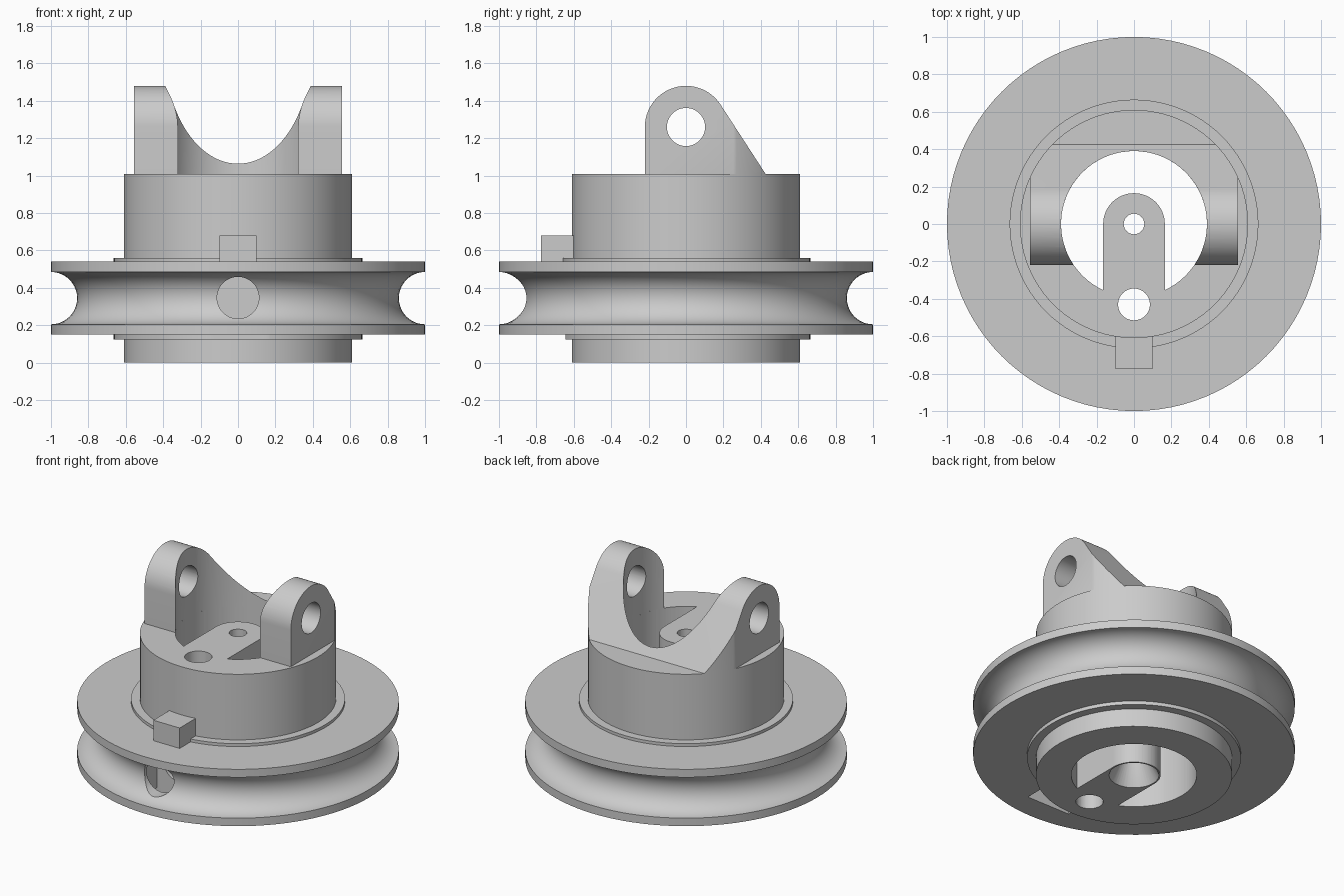
import bpy
import bmesh
from math import radians, sin, cos, acos, atan2, hypot, asin, pi

cube = bpy.data.objects.get("Cube")
if cube:
    bpy.data.objects.remove(cube, do_unlink=True)

grey = bpy.data.materials.new("plain_grey")
grey.use_nodes = True
grey.diffuse_color = (0.6, 0.6, 0.6, 1)
grey.node_tree.nodes["Principled BSDF"].inputs["Base Color"].default_value = (0.6, 0.6, 0.6, 1)


def make_object(name, bm):
    bmesh.ops.recalc_face_normals(bm, faces=bm.faces)
    mesh = bpy.data.meshes.new(name)
    bm.to_mesh(mesh)
    bm.free()
    mesh.materials.append(grey)
    obj = bpy.data.objects.new(name, mesh)
    bpy.context.collection.objects.link(obj)
    return obj


def lathe(name, profile, steps=96):
    """Revolve (radius, z) points around the z axis."""
    bm = bmesh.new()
    verts = [bm.verts.new((r, 0, z)) for r, z in profile]
    edges = [bm.edges.new(pair) for pair in zip(verts, verts[1:])]
    bmesh.ops.spin(bm, geom=verts + edges, cent=(0, 0, 0), axis=(0, 0, 1),
                   angle=2 * pi, steps=steps)
    bmesh.ops.remove_doubles(bm, verts=bm.verts, dist=1e-5)
    return make_object(name, bm)


def cylinder(name, radius, low, high, steps=96):
    return lathe(name, [(0, low), (radius, low), (radius, high), (0, high)], steps)


def prism(name, points, low, high, place):
    """Extrude a 2D outline; place maps (u, v, depth) to a position."""
    bm = bmesh.new()
    face = bm.faces.new([bm.verts.new(place(u, v, low)) for u, v in points])
    moved = bmesh.ops.extrude_face_region(bm, geom=[face])["geom"]
    start, end = place(0, 0, low), place(0, 0, high)
    bmesh.ops.translate(bm, verts=[g for g in moved if isinstance(g, bmesh.types.BMVert)],
                        vec=[b - a for a, b in zip(start, end)])
    return make_object(name, bm)


def box(name, x, y0, y1, z0, z1):
    outline = [(-x, y0), (x, y0), (x, y1), (-x, y1)]
    return prism(name, outline, z0, z1, lambda u, v, d: (u, v, d))


def arc(cx, cy, radius, start, end, steps):
    return [(cx + radius * cos(start + (end - start) * i / steps),
             cy + radius * sin(start + (end - start) * i / steps))
            for i in range(steps + 1)]


def combine(obj, operations):
    """Apply boolean operations, then remove the cutters."""
    for operation, cutter in operations:
        cutter.hide_render = True
        mod = obj.modifiers.new("cut", "BOOLEAN")
        mod.operation = operation
        mod.solver = "EXACT"
        mod.object = cutter
    graph = bpy.context.evaluated_depsgraph_get()
    mesh = bpy.data.meshes.new_from_object(obj.evaluated_get(graph))
    obj.modifiers.clear()
    obj.data = mesh
    for _, cutter in operations:
        bpy.data.objects.remove(cutter, do_unlink=True)


HUB, BORE, ARM, TOP = 0.61, 0.39, 0.165, 1.01

# Grooved wheel with its hub and collars
groove = arc(1.0, 0.345, 0.14, -pi / 2, -3 * pi / 2, 20)
wheel = lathe("grooved_wheel", [
    (0, 0), (HUB, 0), (HUB, 0.125), (0.665, 0.125), (0.665, 0.15), (1, 0.15),
    *groove,
    (1, 0.54), (0.665, 0.54), (0.665, 0.56), (HUB, 0.56), (HUB, TOP), (0, TOP)])

# Bore that leaves a round-ended arm standing in the centre
side = asin(ARM / BORE)
bore_outline = (arc(0, 0, BORE, -pi / 2 + side, 3 * pi / 2 - side, 64)
                + arc(0, 0, ARM, pi, 0, 24))
bore = prism("bore_cutter", bore_outline, -0.1, 1.2, lambda u, v, d: (u, v, d))

# Countersunk centre hole, rope hole, radial hole and underside pocket
center_hole = lathe("center_hole_cutter", [
    (0, -0.05), (0.155, -0.05), (0.155, 0), (0.055, 0.2), (0.055, 1.1), (0, 1.1)], 48)
rope_hole = cylinder("rope_hole_cutter", 0.085, -0.1, 1.2, 48)
rope_hole.location.y = -0.43
radial_hole = cylinder("radial_hole_cutter", 0.112, 0.6, 1.1, 48)
radial_hole.rotation_euler.x = radians(90)
radial_hole.location.z = 0.347
pocket = box("pocket_cutter", ARM, -0.83, -0.645, 0.1, 0.46)
combine(wheel, [("DIFFERENCE", c) for c in
                (bore, center_hole, rope_hole, radial_hole, pocket)])

# Pair of pierced lugs joined by a sloping back web
PIN_Z, LUG, FOOT = 1.26, 0.22, 0.425
drop = TOP - PIN_Z
tangent = atan2(drop, FOOT) + acos(LUG / hypot(FOOT, drop))
lug_outline = [(-LUG, TOP), (FOOT, TOP)] + arc(0, PIN_Z, LUG, tangent, pi, 32)
lugs = prism("pin_lugs", lug_outline, -0.555, 0.555, lambda u, v, d: (d, u, v))
pin_hole = cylinder("pin_hole_cutter", 0.102, -0.8, 0.8, 48)
pin_hole.rotation_euler.y = radians(90)
pin_hole.location.z = PIN_Z
combine(lugs, [
    ("INTERSECT", cylinder("hub_limit", HUB, 0.8, 1.7)),
    ("DIFFERENCE", cylinder("lug_bore_cutter", BORE, 0.7, 1.8)),
    ("DIFFERENCE", pin_hole)])

# Small stop block on the front of the wheel
stop = box("stop_block", 0.1, -0.775, -0.6, 0.535, 0.68)

# Smooth the round walls and keep the edges sharp
bpy.ops.object.select_all(action="DESELECT")
for obj in (wheel, lugs, stop):
    obj.select_set(True)
    bpy.context.view_layer.objects.active = obj
bpy.ops.object.shade_smooth_by_angle(angle=radians(30))
